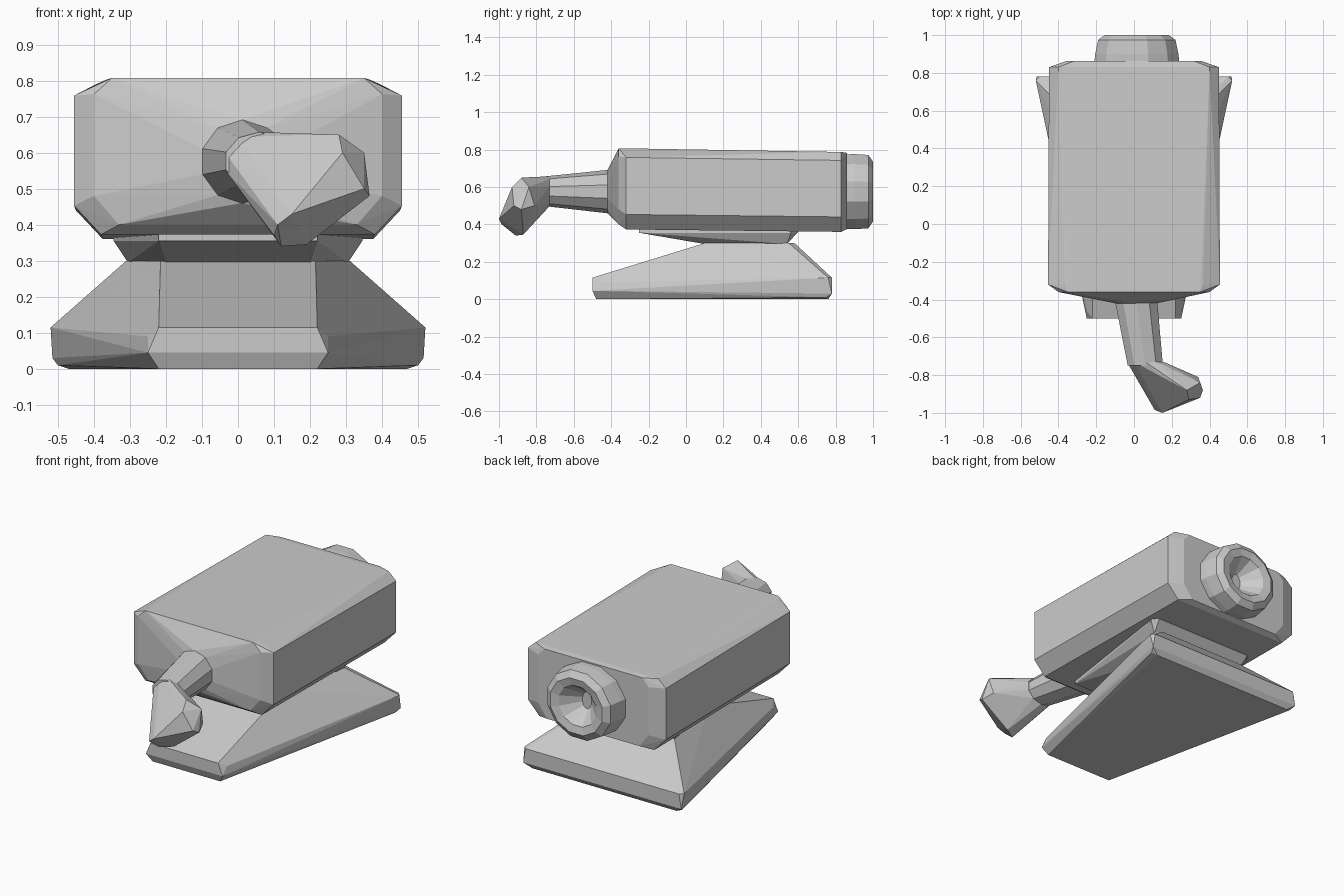
import bpy, bmesh
from math import cos, sin, tau

if "Cube" in bpy.data.objects:
    bpy.data.objects.remove(bpy.data.objects["Cube"])


def finish(bm, name):
    bmesh.ops.recalc_face_normals(bm, faces=bm.faces[:])
    me = bpy.data.meshes.new(name)
    bm.to_mesh(me)
    bm.free()
    ob = bpy.data.objects.new(name, me)
    bpy.context.collection.objects.link(ob)
    return ob


def hull(name, pts):
    bm = bmesh.new()
    for p in pts:
        bm.verts.new(p)
    res = bmesh.ops.convex_hull(bm, input=bm.verts[:])
    junk = {g for g in res["geom_interior"] + res["geom_unused"]
            if isinstance(g, bmesh.types.BMVert)}
    bmesh.ops.delete(bm, geom=list(junk), context='VERTS')
    bmesh.ops.dissolve_limit(bm, angle_limit=0.02, verts=bm.verts[:], edges=bm.edges[:])
    return finish(bm, name)


def loft(name, rings):
    bm = bmesh.new()
    vs = [[bm.verts.new(p) for p in r] for r in rings]
    n = len(vs[0])
    for a, b in zip(vs, vs[1:]):
        for i in range(n):
            j = (i + 1) % n
            bm.faces.new((a[i], a[j], b[j], b[i]))
    bm.faces.new(vs[0])
    bm.faces.new(vs[-1])
    return finish(bm, name)


def circle(x, y, z, r, n, rz=None):
    rz = rz or r
    return [(x + r * cos(tau * (i + .5) / n), y, z + rz * sin(tau * (i + .5) / n))
            for i in range(n)]


def mirrored(pts):
    return [(s * x, y, z) for x, y, z in pts for s in (1, -1)]


# Tapered wedge foot, narrow at the front and wide at the back
hull("foot", mirrored([
    (.22, -.48, 0), (.25, -.50, .045), (.22, -.50, .115), (.25, -.46, .09),
    (.47, .76, 0), (.50, .75, .01), (.515, .78, .03), (.52, .76, .115), (.50, .78, .115),
    (.215, .10, .30), (.31, .55, .30), (.28, .58, .30)]))

# Swivel neck sloping up under the body
hull("neck", mirrored([
    (.20, .10, .295), (.305, .54, .295),
    (.22, -.25, .355), (.345, .56, .355), (.32, .60, .36), (.22, -.25, .40),
    (.345, .58, .40)]))


# Boxy body with chamfered lower edges and a bulging front
def section(y, w, lo, hi, cl, ct):
    return mirrored([(w - cl, y, lo), (w, y, lo + .08), (w, y, hi - .045), (w - ct, y, hi)])


hull("body", section(-.32, .455, .373, .803, .075, .09)
     + section(-.36, .40, .40, .807, .07, .05)
     + section(.83, .45, .36, .787, .075, .05)
     + section(.862, .36, .375, .782, .06, .04)
     + circle(.01, -.42, .575, .115, 10))

# Stem reaching forward
loft("handle_stem", [circle(.01, -.40, .575, .118, 10), circle(.06, -.75, .577, .098, 10, .08)])

# Bent faceted knob at the end of the stem
hull("handle_knob", circle(.06, -.73, .577, .102, 10, .08) + [
    (.28, -.88, .65), (.13, -.80, .648), (.35, -.84, .60), (.29, -.93, .60),
    (.34, -.81, .50), (.365, -.88, .48), (.35, -.92, .50), (.15, -1.0, .43),
    (.11, -.985, .40), (.10, -.94, .37), (.12, -.91, .34), (.19, -.87, .345)])

# Rear ring with a recessed centre
loft("rear_ring", [circle(.015, y, .575, r, 12, rz) for y, r, rz in (
    (.84, .235, .205), (.90, .228, .208), (.975, .212, .203), (1.0, .175, .165),
    (.99, .125, .12), (.90, .03, .05))])
